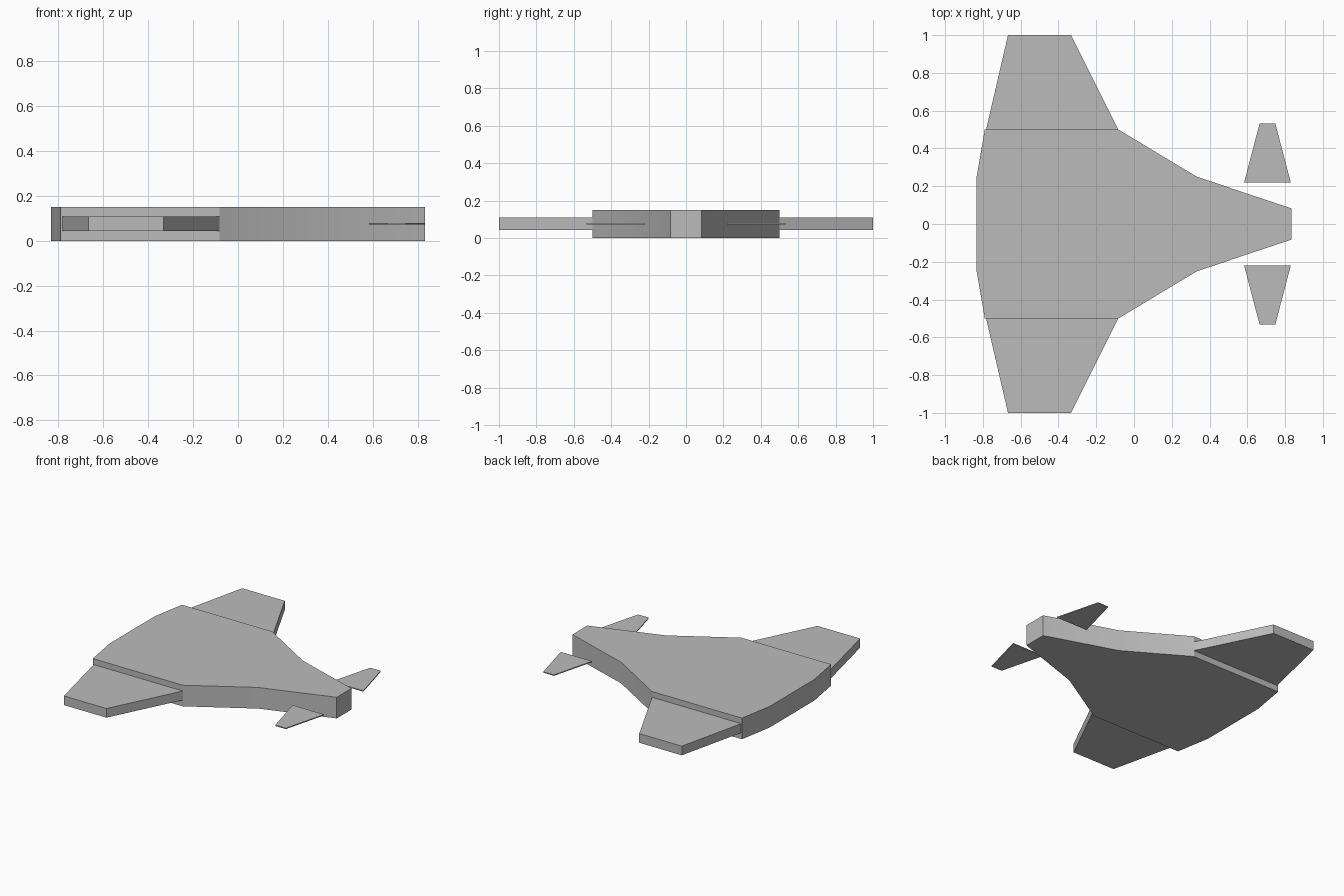
import bpy
import bmesh
from math import radians

if "Cube" in bpy.data.objects:
    bpy.data.objects.remove(bpy.data.objects["Cube"])

grey = bpy.data.materials.new("hull grey")
grey.use_nodes = True
grey.diffuse_color = (0.5, 0.5, 0.5, 1)
grey.node_tree.nodes["Principled BSDF"].inputs["Base Color"].default_value = (0.5, 0.5, 0.5, 1)


def slab(name, outline, bottom, top):
    """Extrude a flat outline upwards into a plate."""
    bm = bmesh.new()
    base = bm.faces.new([bm.verts.new((x, y, bottom)) for x, y in outline])
    grown = bmesh.ops.extrude_face_region(bm, geom=[base], use_keep_orig=True)
    verts = [v for v in grown["geom"] if isinstance(v, bmesh.types.BMVert)]
    bmesh.ops.translate(bm, verts=verts, vec=(0, 0, top - bottom))
    bmesh.ops.recalc_face_normals(bm, faces=bm.faces)
    mesh = bpy.data.meshes.new(name)
    bm.to_mesh(mesh)
    bm.free()
    mesh.materials.append(grey)
    obj = bpy.data.objects.new(name, mesh)
    bpy.context.collection.objects.link(obj)
    bpy.ops.object.select_all(action="DESELECT")
    obj.select_set(True)
    bpy.context.view_layer.objects.active = obj
    bpy.ops.object.shade_smooth_by_angle(angle=radians(30))
    return obj


# Hull: half outline from nose to tail, mirrored across its length
half = [(0.833, 0.083), (0.333, 0.25), (-0.083, 0.5), (-0.79, 0.5), (-0.833, 0.25)]
slab("hull", half + [(x, -y) for x, y in reversed(half)], 0, 0.15)

# Wings and the small free-standing nose fins on each side
wing = [(-0.083, 0.5), (-0.333, 1), (-0.667, 1), (-0.783, 0.5)]
fin = [(0.83, 0.22), (0.748, 0.532), (0.665, 0.532), (0.583, 0.22)]
for side, sign in (("back", 1), ("front", -1)):
    slab(side + "_wing", [(x, sign * y) for x, y in wing], 0.044, 0.109)
    slab(side + "_nose_fin", [(x, sign * y) for x, y in fin], 0.073, 0.08)
